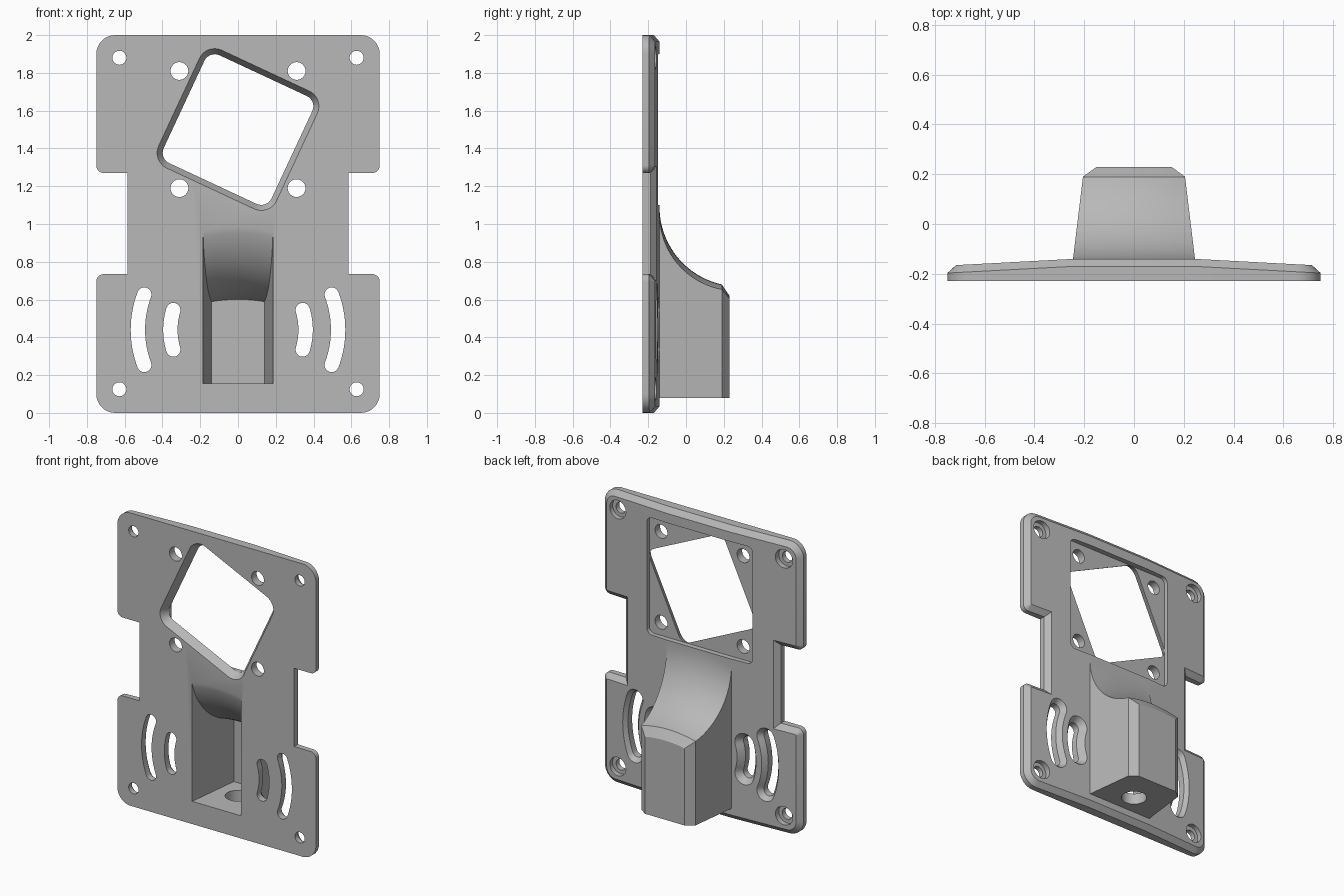
import bpy, bmesh
from math import sin, cos, pi, radians, sqrt
from mathutils import Vector

cube = bpy.data.objects.get("Cube")
if cube:
    bpy.data.objects.remove(cube)

grey = bpy.data.materials.new("plain grey")
grey.use_nodes = True
grey.diffuse_color = (0.48, 0.48, 0.48, 1)
grey.node_tree.nodes["Principled BSDF"].inputs["Base Color"].default_value = (0.48, 0.48, 0.48, 1)


def loft(name, loops):
    """Solid skinned through equal-length loops of 3D points."""
    bm = bmesh.new()
    rings = [[bm.verts.new(p) for p in loop] for loop in loops]
    n = len(rings[0])
    for a, b in zip(rings, rings[1:]):
        for i in range(n):
            j = (i + 1) % n
            bm.faces.new((a[i], a[j], b[j], b[i]))
    bm.faces.new(rings[0])
    bm.faces.new(rings[-1])
    bmesh.ops.recalc_face_normals(bm, faces=bm.faces)
    mesh = bpy.data.meshes.new(name)
    bm.to_mesh(mesh)
    bm.free()
    mesh.materials.append(grey)
    obj = bpy.data.objects.new(name, mesh)
    bpy.context.collection.objects.link(obj)
    return obj


def offset(pts, d):
    """Grow a counter-clockwise outline by d."""
    out = []
    for i, p in enumerate(pts):
        e1 = (p - pts[i - 1]).normalized()
        e2 = (pts[(i + 1) % len(pts)] - p).normalized()
        n1, n2 = Vector((e1.y, -e1.x)), Vector((e2.y, -e2.x))
        out.append(p + (n1 + n2) * d / (1 + n1.dot(n2)))
    return out


def rounded(corners, steps=8):
    """Right-angled outline with a radius at each corner."""
    out = []
    for i, (x, z, r) in enumerate(corners):
        p = Vector((x, z))
        if r == 0:
            out.append(p)
            continue
        a = (Vector(corners[i - 1][:2]) - p).normalized()
        b = (Vector(corners[(i + 1) % len(corners)][:2]) - p).normalized()
        c = p + (a + b) * r
        for k in range(steps + 1):
            t = pi / 2 * k / steps
            out.append(c - (b * cos(t) + a * sin(t)) * r)
    return out


def prism(name, outline, layers):
    """Outline in x and z, stacked along y as (y, growth) layers."""
    return loft(name, [[(p.x, y, p.y) for p in offset(outline, d)] for y, d in layers])


def circle(x, z, r, n=32):
    return [Vector((x + r * cos(2 * pi * k / n), z + r * sin(2 * pi * k / n))) for k in range(n)]


def square(h, r, z, turn=0):
    pts = rounded([(-h, -h, r), (h, -h, r), (h, h, r), (-h, h, r)])
    c, s = cos(turn), sin(turn)
    return [Vector((p.x * c - p.y * s, p.x * s + p.y * c + z)) for p in pts]


def arc_slot(side, radius, half_angle, w, z, n=16):
    """Curved slot with round ends, centred on the middle axis."""
    pts = []
    for sgn in (1, -1):
        for k in range(n + 1):
            t = sgn * half_angle * (2 * k / n - 1)
            pts.append(Vector(((radius + sgn * w) * cos(t), (radius + sgn * w) * sin(t))))
        end = sgn * half_angle
        mid = Vector((cos(end), sin(end))) * radius
        start = end if sgn > 0 else end + pi
        for k in range(1, 10):
            t = start + pi * k / 10
            pts.append(mid + Vector((cos(t), sin(t))) * w)
    return [Vector((side * p.x, side * p.y + z)) for p in pts]


def boolean(obj, other, operation):
    mod = obj.modifiers.new("bool", "BOOLEAN")
    mod.operation = operation
    mod.solver = "EXACT"
    mod.object = other
    deps = bpy.context.evaluated_depsgraph_get()
    mesh = bpy.data.meshes.new_from_object(obj.evaluated_get(deps))
    obj.modifiers.clear()
    obj.data = mesh
    bpy.data.objects.remove(other)


# Notched plate with a chamfered back rim
right = [(.75, 0, .1), (.75, .735, .04), (.585, .735, 0),
         (.585, 1.27, 0), (.75, 1.27, .04), (.75, 2, .1)]
left = [(-x, z, r) for x, z, r in reversed(right)]
plate = prism("mounting_plate", rounded(right + left), [(-.23, 0), (-.17, 0), (-.14, -.035)])

# Back of the plate thins gently toward both sides
bm = bmesh.new()
bm.from_mesh(plate.data)
for x in (-.24, .24):
    bmesh.ops.bisect_plane(bm, geom=bm.verts[:] + bm.edges[:] + bm.faces[:],
                           plane_co=(x, 0, 0), plane_no=(1, 0, 0))
for v in bm.verts:
    if v.co.y > -.2:
        v.co.y -= .025 * max(0, (abs(v.co.x) - .24) / .47)
bm.to_mesh(plate.data)
bm.free()


def section(y, w, base, top, n=12):
    """Housing cross-section: flat base, upright sides, arched top."""
    xs = [w - 2 * w * k / n for k in range(n + 1)]
    return [(-w, y, base), (w, y, base)] + [(x, y, top - x * x / 1.6) for x in xs]


# Housing with a concave sweep on top and chamfered rear edges
stations = [section(-.2, .245, .08, 1.09)]
for k in range(21):
    t = radians(77.6) * k / 20
    y = .28 - .42 * cos(t)
    stations.append(section(y, .245 - .04 * (y + .14) / .33, .08, 1.09 - .42 * sin(t)))
stations.append(section(.23, .15, .08, .62))
boolean(plate, loft("housing", stations), "UNION")

# Cavity open to the front
stations = []
for k in range(21):
    y = -.235 + .39 * (k / 20) ** 1.5
    top = 1.103 - sqrt(.515 ** 2 - (y - .27) ** 2)
    stations.append(section(y, .185 - .045 * (y + .23) / .385, .155, top))
cutters = [loft("cavity_cutter", stations)]

# Hole through the housing floor
cutters.append(loft("floor_hole_cutter", [[(p.x, p.y, z) for p in circle(0, 0, .08)] for z in (.03, .2)]))

# Turned window with flared front, and the square recess behind it
cutters.append(prism("recess_cutter", square(.4, .04, 1.5), [(-.175, 0), (-.08, 0)]))
cutters.append(prism("window_cutter", square(.315, .06, 1.5, radians(-25)),
                     [(-.24, .035), (-.178, 0), (-.08, 0)]))

for s in (-1, 1):
    # Holes around the window
    for z in (1.19, 1.81):
        cutters.append(prism("window_hole_cutter", circle(s * .31, z, .047), [(-.3, 0), (-.08, 0)]))
    # Counterbored corner holes
    for z in (.125, 1.88):
        cutters.append(prism("corner_hole_cutter", circle(s * .628, z, .037),
                             [(-.3, 0), (-.195, 0), (-.195, .026), (-.08, .026)]))
    # Curved slots, chamfered at the back
    for radius, half in ((.53, 20.6), (.358, 17)):
        cutters.append(prism("slot_cutter", arc_slot(s, radius, radians(half), .038, .44),
                             [(-.3, 0), (-.185, 0), (-.135, .04)]))

for c in cutters:
    boolean(plate, c, "DIFFERENCE")

bpy.ops.object.select_all(action="DESELECT")
plate.select_set(True)
bpy.context.view_layer.objects.active = plate
bpy.ops.object.shade_smooth_by_angle(angle=radians(22))
